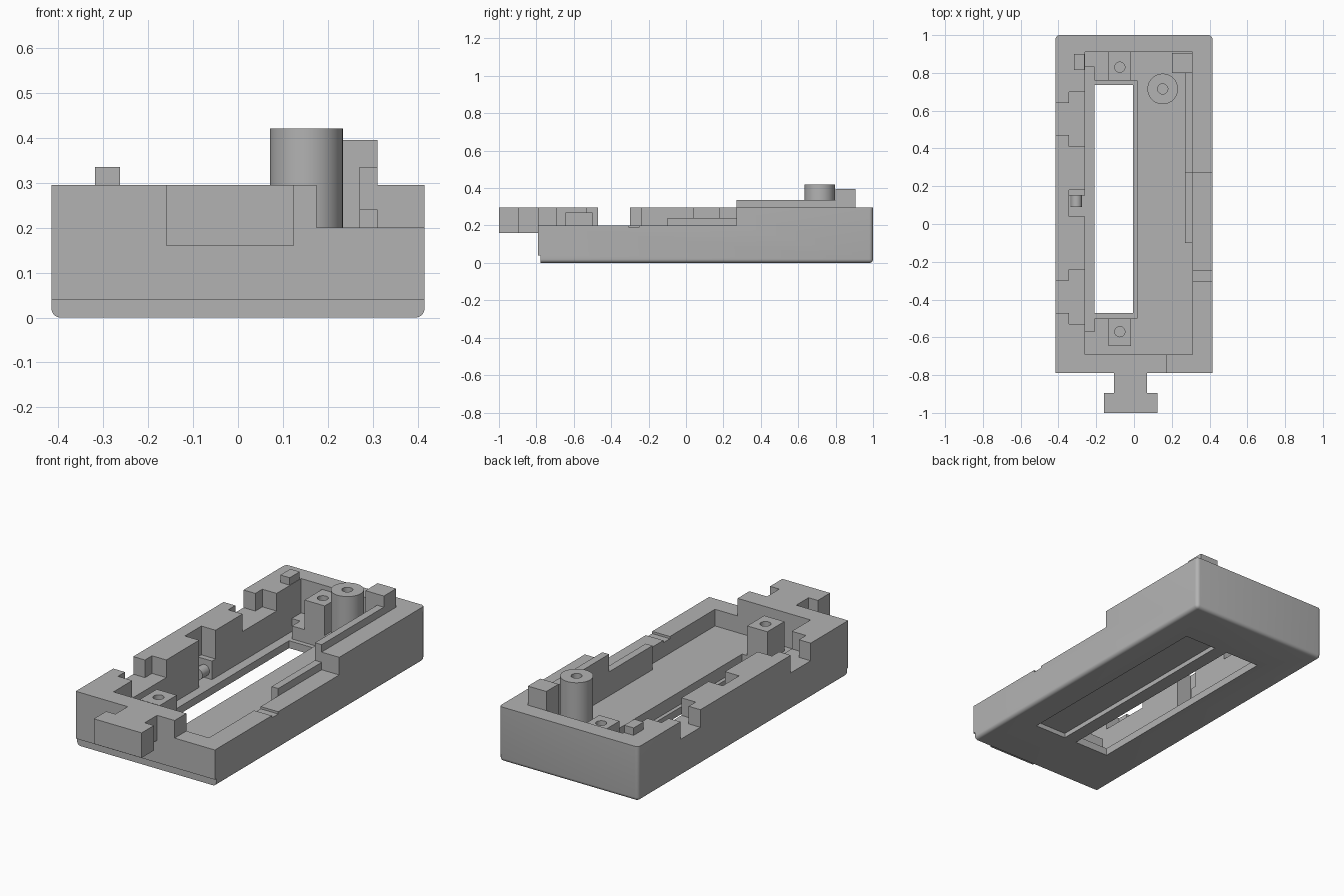
import bpy, bmesh, math
from mathutils import Matrix

if "Cube" in bpy.data.objects:
    bpy.data.objects.remove(bpy.data.objects["Cube"], do_unlink=True)

grey = bpy.data.materials.new("plain_grey")
grey.use_nodes = True
GREY = (0.45, 0.45, 0.45, 1)
grey.diffuse_color = GREY
grey.node_tree.nodes["Principled BSDF"].inputs["Base Color"].default_value = GREY


def finish(name, bm):
    mesh = bpy.data.meshes.new(name)
    bm.to_mesh(mesh)
    bm.free()
    mesh.materials.append(grey)
    obj = bpy.data.objects.new(name, mesh)
    bpy.context.collection.objects.link(obj)
    return obj


def box(name, x, y, z):
    """Box from (low, high) pairs on each axis."""
    bm = bmesh.new()
    bmesh.ops.create_cube(bm, size=1)
    for v in bm.verts:
        v.co = [a[0] if c < 0 else a[1] for a, c in zip((x, y, z), v.co)]
    return finish(name, bm)


def rod(name, x, y, z, r, h, rot=None):
    """Cylinder centred on a point; upright unless rotated."""
    bm = bmesh.new()
    m = Matrix.Translation((x, y, z)) @ (rot or Matrix())
    bmesh.ops.create_cone(bm, cap_ends=True, segments=48, radius1=r,
                          radius2=r, depth=h, matrix=m)
    return finish(name, bm)


def select_only(obj):
    bpy.ops.object.select_all(action="DESELECT")
    obj.select_set(True)
    bpy.context.view_layer.objects.active = obj


def combine(obj, other, operation="DIFFERENCE"):
    mod = obj.modifiers.new("cut", "BOOLEAN")
    mod.operation, mod.solver, mod.object = operation, "EXACT", other
    select_only(obj)
    bpy.ops.object.modifier_apply(modifier=mod.name)
    bpy.data.objects.remove(other, do_unlink=True)


FLOOR, LEDGE, LOW, TOP = 0.11, 0.04, 0.2, 0.295
W, FRONT, UP = 0.415, -0.79, 0.6

# Tray block, rounded below and on the rear corners
tray = box("tray", (-W, W), (FRONT, 1), (0, TOP))
bm = bmesh.new()
bm.from_mesh(tray.data)


def rounded(edge):
    a, b = (v.co for v in edge.verts)
    mid = (a + b) / 2
    low = mid.z < 0.01 and mid.y > FRONT + 0.01
    rear = mid.y > 0.99 and abs(mid.x) > W - 0.01
    return low or rear


bmesh.ops.bevel(bm, geom=[e for e in bm.edges if rounded(e)], offset=0.02,
                segments=5, profile=0.5, affect="EDGES")
bm.to_mesh(tray.data)
bm.free()

# Cavity, lowered shelf, slot, lowered wall, wall notches and underside pocket
cuts = [
    ((-0.26, 0.31), (-0.69, 0.91), (FLOOR, UP)),
    ((-0.26, -0.21), (-0.57, 0.83), (LEDGE, UP)),
    ((-0.23, 0.015), (-0.5, 0.76), (LEDGE, UP)),
    ((-0.21, -0.005), (-0.47, 0.735), (-0.1, UP)),
    ((0.175, 0.5), (-0.9, 0.27), (LOW, UP)),
    ((0.25, 0.5), (-0.305, -0.25), (LOW - 0.012, UP)),
    ((-0.345, -0.2), (0.04, 0.18), (0.14, UP)),
    ((-0.345, -0.2), (0.04, 0.15), (LEDGE, UP)),
    ((0.07, 0.26), (-0.47, 0.73), (-0.1, 0.025)),
    ((-0.6, 0.6), (-0.9, FRONT + 0.012), (-0.1, LEDGE)),
]
for low, high in ((-0.47, -0.30), (0.47, 0.64)):
    cuts.append(((-0.5, -0.3), (low, high), (LOW, UP)))
    cuts.append(((-0.345, -0.2), (low - 0.06, high + 0.06), (LOW, UP)))
for c in cuts:
    combine(tray, box("cutter", *c))

# Front key: neck and wider head
key = box("front_key", (-0.16, 0.125), (-1, -0.895), (0.16, TOP))
combine(key, box("neck", (-0.105, 0.07), (-0.9, FRONT), (0.16, TOP)), "UNION")

# Screw posts with blind holes
posts = [(box("rear_post", (-0.135, -0.015), (0.76, 0.91), (FLOOR, 0.27)), -0.075, 0.83, 0.27),
         (box("front_post", (-0.135, -0.015), (-0.645, -0.5), (FLOOR, 0.27)), -0.075, -0.57, 0.27),
         (rod("round_post", 0.152, 0.715, 0.265, 0.081, 0.31), 0.152, 0.715, 0.42)]
for post, x, y, top in posts:
    combine(post, rod("cutter", x, y, top, 0.027, 0.24))

# Side rail in two heights, corner stop and small tab
rail = box("side_rail", (0.27, 0.31), (-0.1, 0.27), (FLOOR, 0.24))
combine(rail, box("rail_rise", (0.27, 0.31), (0.27, 0.81), (FLOOR, 0.335)), "UNION")
box("corner_stop", (0.2, 0.31), (0.8, 0.905), (FLOOR, 0.395))
box("small_tab", (-0.318, -0.262), (0.815, 0.9), (0.25, 0.335))

# Peg in the left wall recess
peg = rod("wall_peg", -0.305, 0.12, 0.08, 0.03, 0.06, Matrix.Rotation(math.pi / 2, 4, "X"))

for obj in (tray, peg, posts[0][0], posts[1][0], posts[2][0]):
    select_only(obj)
    bpy.ops.object.shade_smooth_by_angle(angle=math.radians(30))
